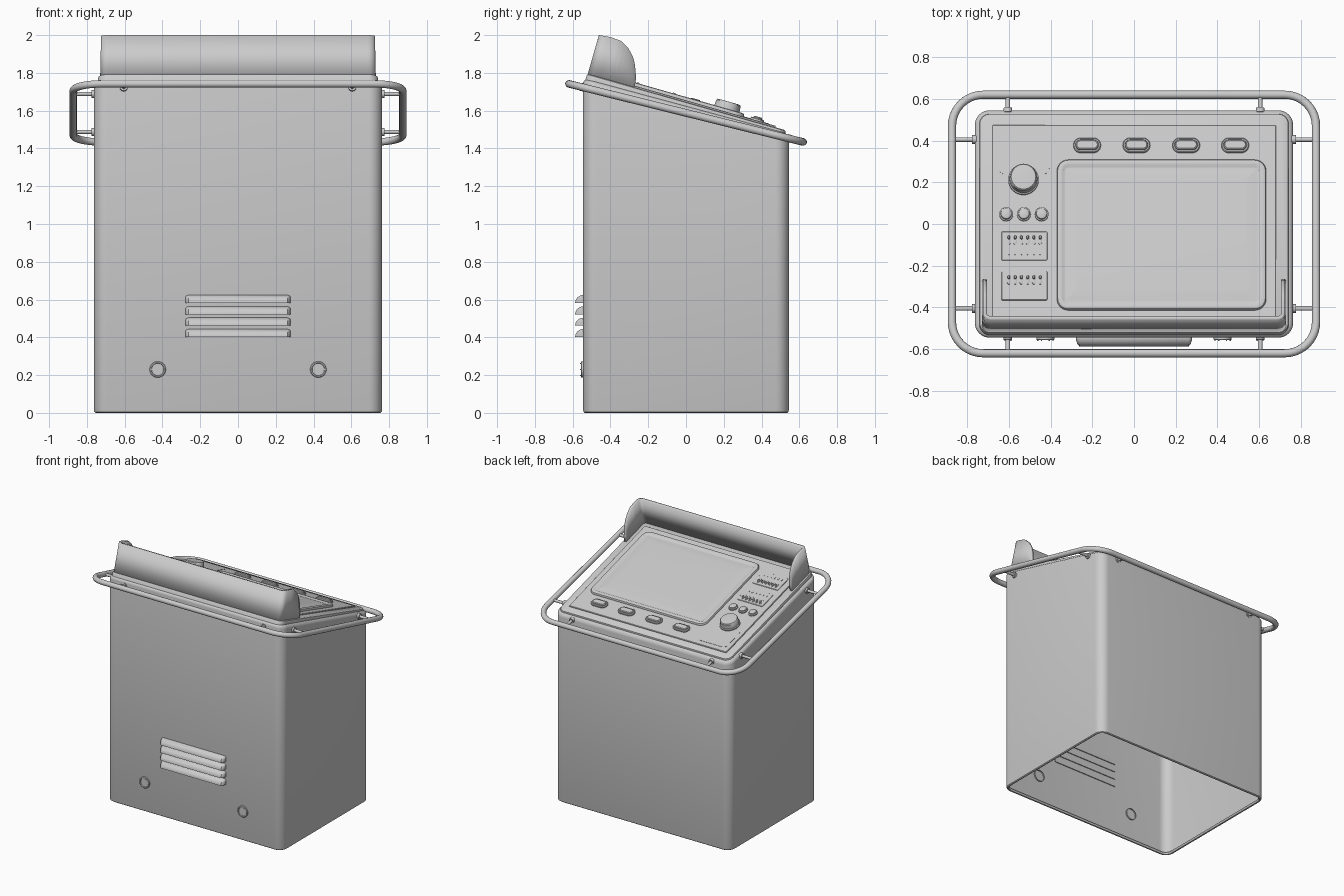
import bpy, bmesh, math
from mathutils import Vector

if "Cube" in bpy.data.objects:
    bpy.data.objects.remove(bpy.data.objects["Cube"])

BODY, PANEL, RAIL = (1.625, 0.270), (1.632, 0.285), (1.588, 0.248)


def tilt(p, plane):
    """Map (x, y, height above plane) onto a sloping plane z = z0 - k*y."""
    z0, k = plane
    n = Vector((0, k, 1)).normalized()
    return Vector((p[0], p[1], z0 - k * p[1])) + n * p[2]


def rrect(cx, cy, hx, hy, r, n=8):
    r = min(r, hx, hy)
    pts = []
    for i, (sx, sy) in enumerate(((1, 1), (-1, 1), (-1, -1), (1, -1))):
        for j in range(n + 1):
            a = math.pi / 2 * (i + j / n)
            pts.append((cx + sx * (hx - r) + r * math.cos(a), cy + sy * (hy - r) + r * math.sin(a)))
    return pts


def finish(name, bm, angle=35):
    bmesh.ops.remove_doubles(bm, verts=bm.verts, dist=1e-5)
    bmesh.ops.recalc_face_normals(bm, faces=bm.faces)
    me = bpy.data.meshes.new(name)
    bm.to_mesh(me)
    bm.free()
    ob = bpy.data.objects.new(name, me)
    bpy.context.collection.objects.link(ob)
    bpy.ops.object.select_all(action='DESELECT')
    ob.select_set(True)
    bpy.context.view_layer.objects.active = ob
    bpy.ops.object.shade_smooth_by_angle(angle=math.radians(angle))
    return ob


def loft(name, loops, cap_start=False, cap_end=True):
    bm = bmesh.new()
    rows = [[bm.verts.new(p) for p in lp] for lp in loops]
    for a, b in zip(rows, rows[1:]):
        for i in range(len(a)):
            j = (i + 1) % len(a)
            bm.faces.new((a[i], a[j], b[j], b[i]))
    if cap_start:
        bm.faces.new(rows[0])
    if cap_end:
        bm.faces.new(rows[-1])
    return finish(name, bm)


def pad(name, cx, cy, hx, hy, r, steps, n=8):
    """Rounded part on the control panel; steps are (inset, height)."""
    return loft(name, [[tilt((x, y, w), PANEL) for x, y in rrect(cx, cy, hx - i, hy - i, max(r - i, 0.002), n)]
                       for i, w in steps])


def tube(name, pts, radius, cyclic=False):
    cu = bpy.data.curves.new(name, 'CURVE')
    cu.dimensions = '3D'
    cu.bevel_depth = radius
    cu.bevel_resolution = 4
    cu.use_fill_caps = True
    sp = cu.splines.new('POLY')
    sp.points.add(len(pts) - 1)
    for q, p in zip(sp.points, pts):
        q.co = (*p, 1)
    sp.use_cyclic_u = cyclic
    ob = bpy.data.objects.new(name, cu)
    bpy.context.collection.objects.link(ob)
    bpy.ops.object.select_all(action='DESELECT')
    ob.select_set(True)
    bpy.context.view_layer.objects.active = ob
    bpy.ops.object.convert(target='MESH')
    bpy.ops.object.shade_smooth_by_angle(angle=math.radians(40))


# Cabinet: open-bottomed shell with a turned-in lip and a sloping rounded top
HX, HY, R = 0.763, 0.545, 0.07
loops = [[(x, y, z) for x, y in rrect(0, 0, HX - i, HY - i, R - i)]
         for i, z in ((0.025, 0.015), (0.018, 0.002), (0.01, 0), (0.003, 0.005), (0, 0.015))]
for s in range(6):
    a = math.pi / 2 * s / 5
    i = 0.03 * (1 - math.cos(a))
    dz = 0.03 * (math.sin(a) - 1)
    loops.append([(x, y, BODY[0] - BODY[1] * y + dz) for x, y in rrect(0, 0, HX - i, HY - i, R - i)])
loft("cabinet", loops)

# Raised bezel and sharp-cornered control plate
pad("bezel", 0, 0, 0.742, 0.527, 0.05, [(0, -0.03), (0, 0.003), (0.003, 0.01), (0.01, 0.014)])
pad("control_plate", 0, 0, 0.682, 0.47, 0.004, [(0, 0), (0, 0.019), (0.003, 0.022)], 2)

# Screen frame with sunken, softly raised glass
pad("screen_frame", 0.132, -0.06, 0.502, 0.36, 0.055,
    [(0, 0.015), (0, 0.03), (0.004, 0.036), (0.012, 0.039), (0.026, 0.039),
     (0.036, 0.032), (0.042, 0.032), (0.06, 0.035), (0.1, 0.037)])

# Oval push buttons with collars
for i, x in enumerate((-0.225, 0.012, 0.25, 0.485)):
    pad(f"oval_button_{i}", x, 0.37, 0.066, 0.035, 0.035,
        [(0, 0.015), (0, 0.03), (0.004, 0.034), (0.01, 0.034), (0.011, 0.03), (0.012, 0.038), (0.017, 0.043)])

# Dial on its thin backing plate
pad("dial_plate", -0.528, 0.333, 0.122, 0.1, 0.03, [(0, 0.015), (0, 0.024)])
pad("dial", -0.53, 0.206, 0.073, 0.073, 0.073,
    [(0, 0.015), (0, 0.032), (0.006, 0.036), (0.009, 0.07), (0.014, 0.076), (0.022, 0.077)])

# Small round buttons
for i, x in enumerate((-0.613, -0.528, -0.443)):
    pad(f"round_button_{i}", x, 0.04, 0.033, 0.033, 0.033,
        [(0, 0.015), (0, 0.03), (0.006, 0.033), (0.008, 0.04), (0.013, 0.043)], 6)

# Two banks of six small toggles
for b, y in enumerate((-0.112, -0.303)):
    pad(f"toggle_bank_{b}", -0.526, y, 0.11, 0.069, 0.004, [(0, 0.015), (0, 0.024), (0.002, 0.026)], 1)
    for i in range(6):
        x = -0.6 + i * 0.03
        pad(f"toggle_slot_{b}_{i}", x, y + 0.03, 0.008, 0.024, 0.008, [(0, 0.02), (0, 0.029), (0.002, 0.03)], 3)
        pad(f"toggle_lever_{b}_{i}", x, y + 0.038, 0.006, 0.008, 0.006, [(0, 0.02), (0, 0.04), (0.002, 0.043)], 3)
        pad(f"toggle_mark_{b}_{i}", x, y - 0.035, 0.004, 0.008, 0.002, [(0, 0.02), (0, 0.028)], 1)

# Visor: U-shaped hood, leaning back sheet and curved side wings
RIM = ((-0.46, 2.0), (-0.40, 1.99), (-0.34, 1.968), (-0.305, 1.93), (-0.28, 1.885), (-0.267, 1.83), (-0.264, 1.77))


def rim_height(y):
    for (y0, z0), (y1, z1) in zip(RIM, RIM[1:]):
        if y <= y1:
            return z0 + (z1 - z0) * max(0, (y - y0) / (y1 - y0))
    return RIM[-1][1]


half = [(0.73 - 0.04 * (1 - math.sin(a)), -0.525 + 0.04 * (1 - math.cos(a)))
        for a in [math.pi / 2 * i / 5 for i in range(6)]]
half += [(0.73, y) for y in (-0.46, -0.43, -0.40, -0.37, -0.34, -0.32, -0.305, -0.29, -0.28, -0.272, -0.264)]
path = [(-x, y) for x, y in reversed(half)] + half
bm = bmesh.new()
rows = []
for x, y in path:
    t = min(1, max(0, (-0.264 - y) / 0.261))
    top_y = y + 0.064 * t
    lo = Vector((x, y - 0.012 * (1 - t), PANEL[0] - PANEL[1] * y - 0.005))
    hi = Vector((x * 0.993, top_y, rim_height(top_y)))
    rows.append((bm.verts.new(lo), bm.verts.new(hi)))
for a, b in zip(rows, rows[1:]):
    bm.faces.new((a[0], b[0], b[1], a[1]))
visor = finish("visor", bm)
sol = visor.modifiers.new("thickness", 'SOLIDIFY')
sol.thickness = 0.02
# keep the outer surface in place whichever way the sheet normals point
back = min(visor.data.polygons, key=lambda f: f.center.y)
sol.offset = -1 if back.normal.y < 0 else 1

# Bumper rail around the top, with short stand-offs and round feet
tube("bumper_rail", [tilt((x, y, 0), RAIL) for x, y in rrect(0, 0, 0.873, 0.62, 0.15, 10)][::1], 0.02, True)
for s in (-1, 1):
    for t in (-1, 1):
        for d, a, m, b in (("side", (0.755, 0.405), (0.776, 0.405), (0.873, 0.405)),
                           ("end", (0.605, 0.535), (0.605, 0.556), (0.605, 0.62))):
            p, q, r = [tilt((s * v[0], t * v[1], 0), RAIL) for v in (a, m, b)]
            tube(f"rail_standoff_{d}_{s}_{t}", [p, r], 0.011)
            tube(f"rail_foot_{d}_{s}_{t}", [p, q], 0.021)

# Louvred vent: quarter-round hoods on the front
for i in range(4):
    z0 = 0.402 + i * 0.06
    loops = []
    for x, k in ((-0.277, 0.35), (-0.272, 0.75), (-0.262, 1), (0.262, 1), (0.272, 0.75), (0.277, 0.35)):
        arc = [(x, -0.543 - 0.044 * k * math.cos(math.pi / 2 * j / 7),
                z0 + 0.042 * (0.7 + 0.3 * k) * math.sin(math.pi / 2 * j / 7)) for j in range(8)]
        loops.append(arc + [(x, -0.538, z0 + 0.04), (x, -0.538, z0)])
    loft(f"vent_louvre_{i}", loops, True, True)

# Round sockets low on the front
for s in (-1, 1):
    prof = ((0.043, -0.535), (0.043, -0.553), (0.04, -0.557), (0.034, -0.557), (0.032, -0.55), (0.01, -0.55))
    loft(f"socket_{s}", [[(s * 0.425 + r * math.cos(a), y, 0.23 + r * math.sin(a))
                          for a in [math.tau * i / 32 for i in range(32)]] for r, y in prof])
    for i in range(6):
        a = math.tau * i / 6
        x, z = s * 0.425 + 0.037 * math.cos(a), 0.23 + 0.037 * math.sin(a)
        tube(f"socket_stud_{s}_{i}", [(x, -0.55, z), (x, -0.56, z)], 0.003)
